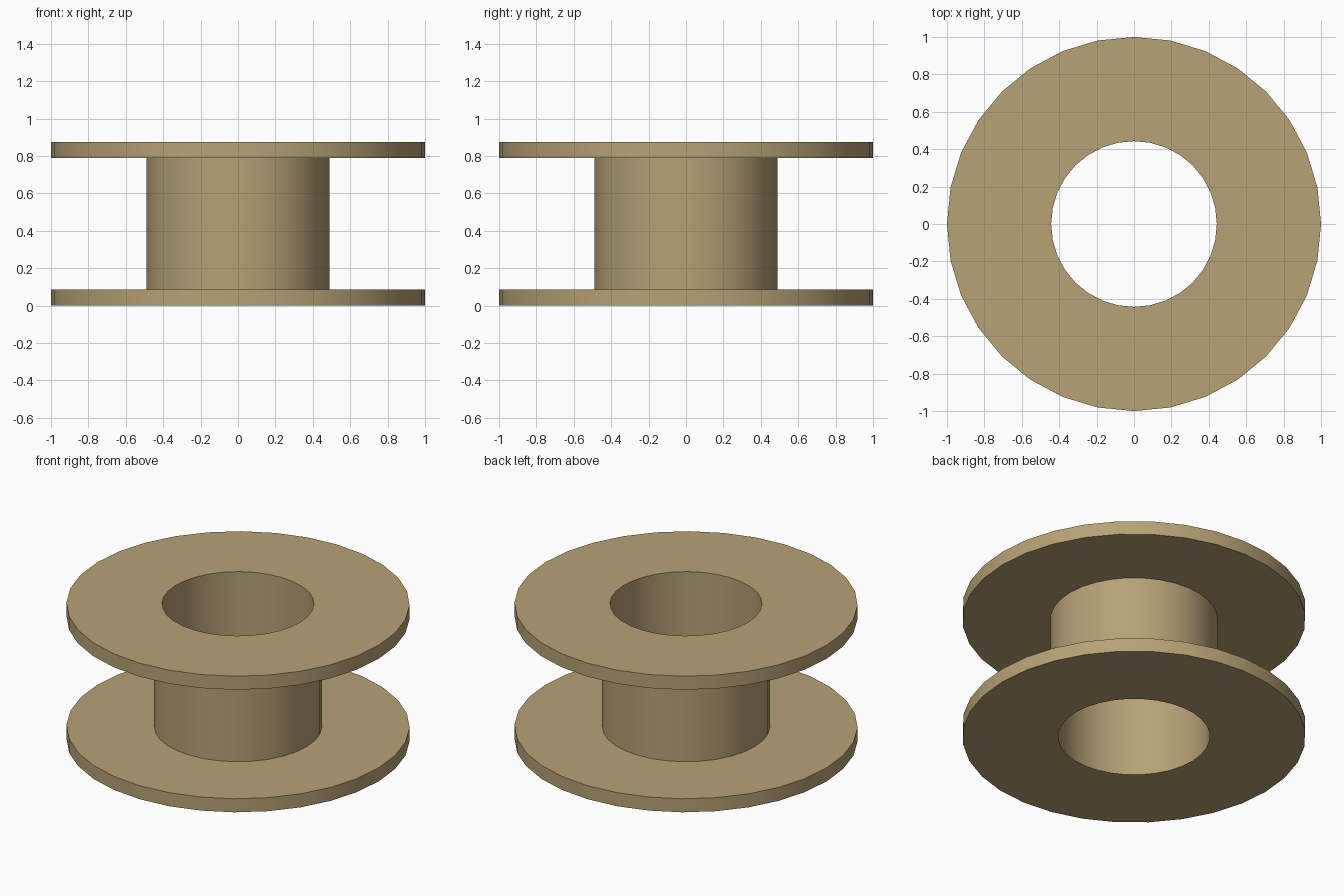
import bpy, bmesh
from math import cos, sin, tau, radians

if "Cube" in bpy.data.objects:
    bpy.data.objects.remove(bpy.data.objects["Cube"])

SIDES = 32
BORE, HUB, RIM = 0.443, 0.489, 1.0
HEIGHT, FLANGE = 0.875, 0.087

# Closed half section (radius, height): bore, flanges and hub in one outline
section = [
    (BORE, 0), (RIM, 0), (RIM, FLANGE), (HUB, FLANGE),
    (HUB, HEIGHT - FLANGE), (RIM, HEIGHT - FLANGE), (RIM, HEIGHT), (BORE, HEIGHT),
]


def lathe(name, profile, sides):
    bm = bmesh.new()
    rings = [[bm.verts.new((r * cos(tau * i / sides), r * sin(tau * i / sides), z))
              for r, z in profile] for i in range(sides)]
    n = len(profile)
    for i in range(sides):
        a, b = rings[i], rings[(i + 1) % sides]
        for j in range(n):
            k = (j + 1) % n
            bm.faces.new((a[j], b[j], b[k], a[k]))
    bmesh.ops.recalc_face_normals(bm, faces=bm.faces)
    mesh = bpy.data.meshes.new(name)
    bm.to_mesh(mesh)
    bm.free()
    obj = bpy.data.objects.new(name, mesh)
    bpy.context.collection.objects.link(obj)
    return obj


# Hollow spool with two flat flanges
spool = lathe("spool", section, SIDES)

# Tan material
tan = bpy.data.materials.new("tan")
tan.diffuse_color = (0.47, 0.36, 0.18, 1)
tan.use_nodes = True
tan.node_tree.nodes["Principled BSDF"].inputs["Base Color"].default_value = tan.diffuse_color
spool.data.materials.append(tan)

# Round walls smooth, rims crisp
bpy.context.view_layer.objects.active = spool
spool.select_set(True)
bpy.ops.object.shade_smooth_by_angle(angle=radians(30))
